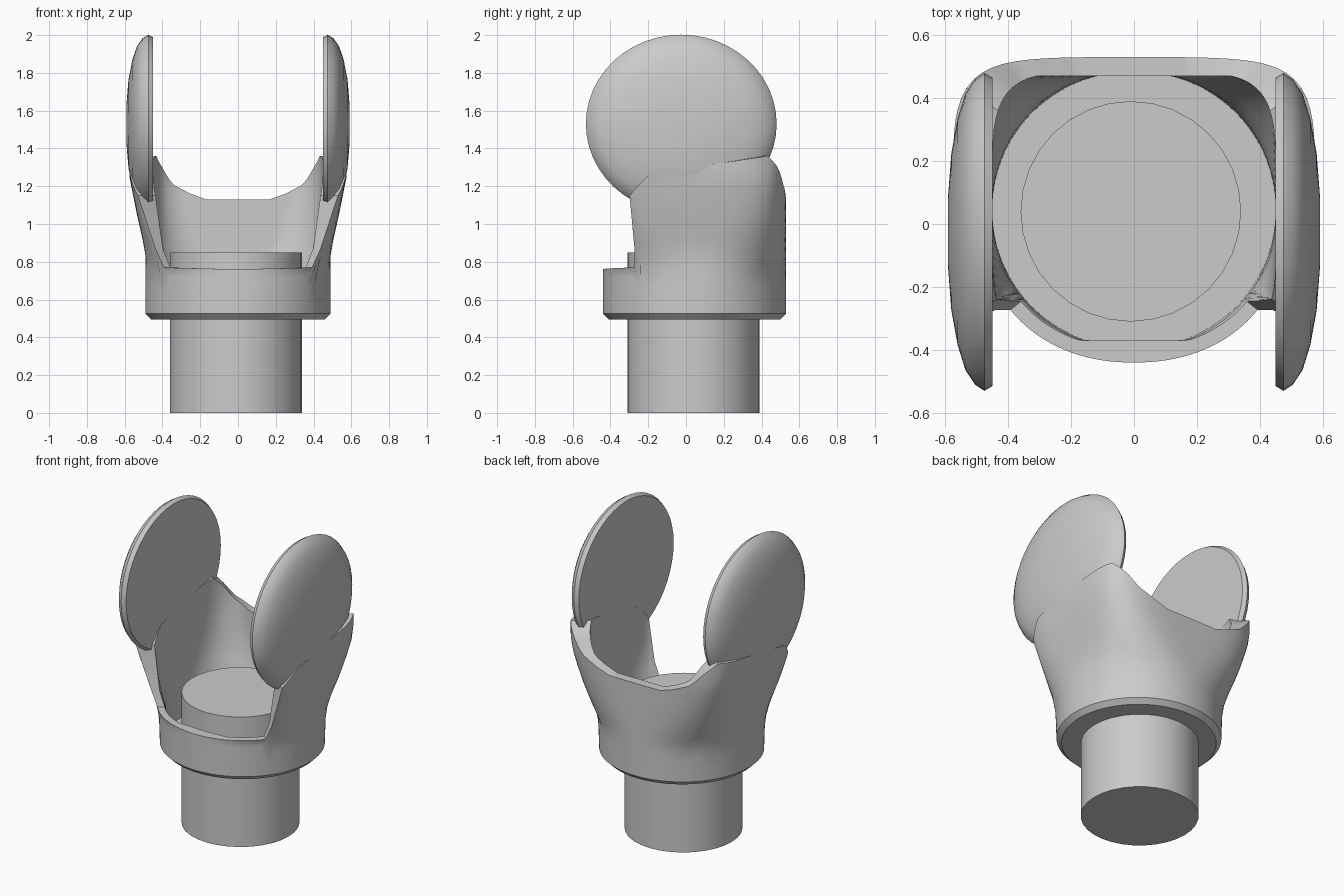
import bpy, bmesh, math
from mathutils import Vector

old = bpy.data.objects.get("Cube")
if old:
    bpy.data.objects.remove(old, do_unlink=True)

grey = bpy.data.materials.new("plain grey")
grey.use_nodes = True
COLOUR = (0.6, 0.6, 0.6, 1)
grey.diffuse_color = COLOUR
grey.node_tree.nodes["Principled BSDF"].inputs["Base Color"].default_value = COLOUR

CY = 0.045  # depth of the cup's axis


def finish(bm, name, angle=40):
    bmesh.ops.recalc_face_normals(bm, faces=bm.faces)
    mesh = bpy.data.meshes.new(name)
    bm.to_mesh(mesh)
    bm.free()
    mesh.materials.append(grey)
    obj = bpy.data.objects.new(name, mesh)
    bpy.context.collection.objects.link(obj)
    bpy.ops.object.select_all(action='DESELECT')
    obj.select_set(True)
    bpy.context.view_layer.objects.active = obj
    bpy.ops.object.shade_smooth_by_angle(angle=math.radians(angle))
    return obj


def skin(rings, name, angle=40):
    """Join closed rings of points and cap both ends."""
    bm = bmesh.new()
    loops = [[bm.verts.new(p) for p in ring] for ring in rings]
    n = len(loops[0])
    for a, b in zip(loops, loops[1:]):
        for i in range(n):
            j = (i + 1) % n
            bm.faces.new((a[i], a[j], b[j], b[i]))
    bm.faces.new(loops[0])
    bm.faces.new(loops[-1])
    return finish(bm, name, angle)


def interp(points, t):
    """Piecewise linear value at t."""
    for (a, u), (b, v) in zip(points, points[1:]):
        if t <= b:
            return u + (v - u) * max(0, (t - a) / (b - a))
    return points[-1][1]


# Post through the middle of the cup
def post_ring(z):
    return [(-0.01 + 0.35 * math.cos(math.tau * i / 32),
             0.04 + 0.35 * math.sin(math.tau * i / 32), z) for i in range(32)]


skin([post_ring(0), post_ring(0.85)], "post", 30)

# Cup: rim height by angle from the front, half width and squareness by height
RIM = [(0, 0.76), (51, 0.77), (54, 0.87), (57, 1.15), (66, 1.25), (90, 1.3),
       (126, 1.36), (133, 1.3), (140, 1.21), (150, 1.16), (159, 1.13), (180, 1.13)]
WIDTH = [(0.5, 0.49), (0.85, 0.49), (1.05, 0.535), (1.25, 0.575)]
SQUARE = [(0.5, 2), (0.75, 2.1), (1.2, 5)]
COLUMNS = range(-180, 180, 3)


def wall_point(deg, z, inner=False, shrink=0):
    a = math.radians(deg)
    n = interp(SQUARE, z)
    hx = 0.45 if inner else interp(WIDTH, z) - shrink
    hy = 0.44 if inner else 0.485 - shrink
    s, c = math.sin(a), -math.cos(a)
    r = (abs(s / hx) ** n + abs(c / hy) ** n) ** (-1 / n)
    y = CY + r * c
    if inner:
        y = min(max(y, -0.37), 0.47)
    return Vector((r * s, y, z))


def wall_ring(t, base, inner=False):
    return [wall_point(d, base + (interp(RIM, abs(d)) - base) * t, inner)
            for d in COLUMNS]


STEPS = [i / 10 for i in range(11)]
rings = [[wall_point(d, 0.495, shrink=0.03) for d in COLUMNS]]
rings += [wall_ring(t, 0.525) for t in STEPS]
rings += [wall_ring(t, 0.56, True) for t in reversed(STEPS)]
skin(rings, "cup", 35)

# Round side pads: flat inside, domed outside
DOME = [(0.49, 0.45), (0.505, 0.475), (0.485, 0.505), (0.44, 0.535),
        (0.36, 0.56), (0.25, 0.58), (0.12, 0.59)]
for side, label in ((1, "left"), (-1, "right")):
    pad = [[(side * x, -0.025 + r * math.cos(math.tau * i / 48),
             1.53 + r * 0.935 * math.sin(math.tau * i / 48)) for i in range(48)]
           for r, x in DOME]
    skin(pad, label + "_pad", 45)
